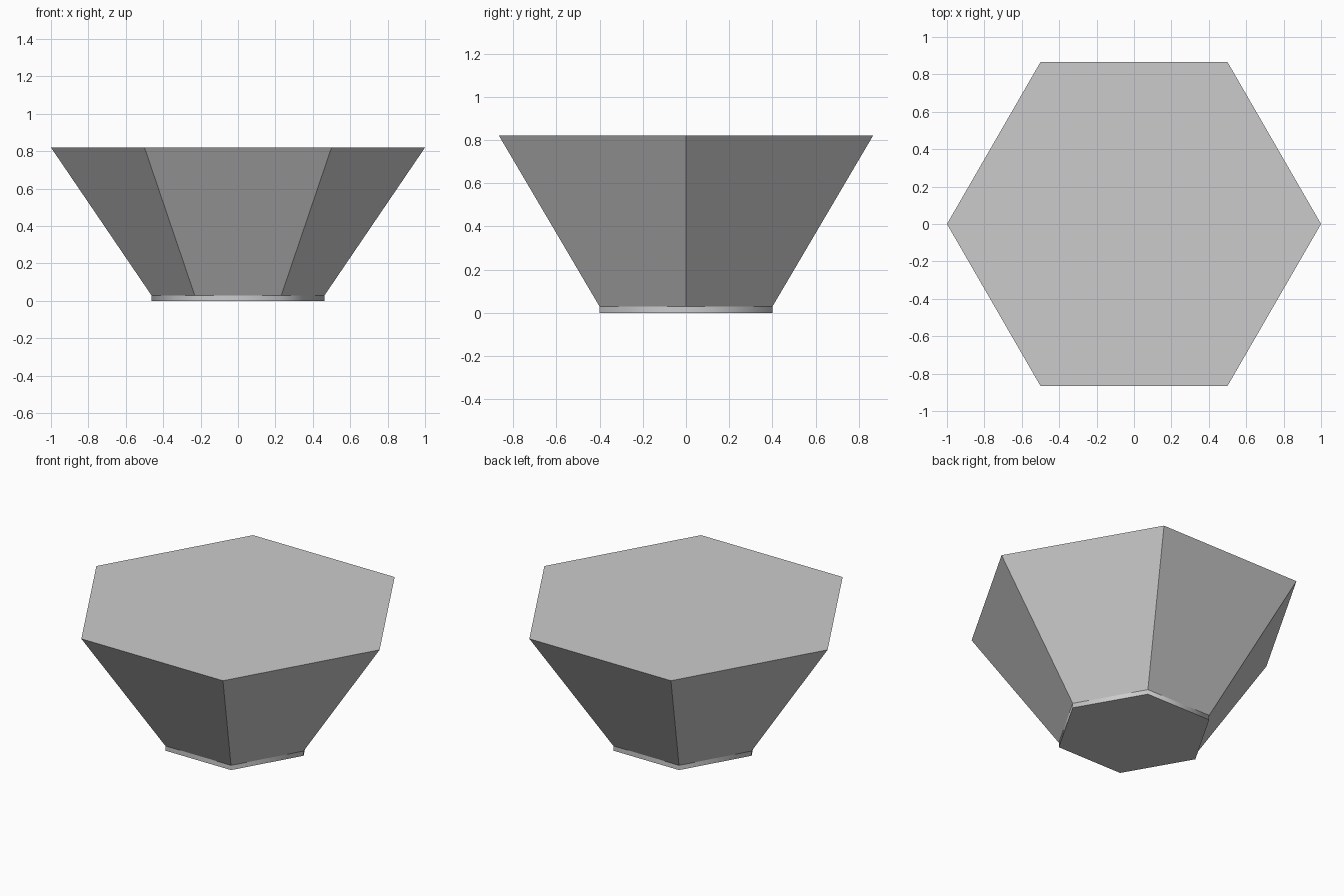
import bpy
import math

cube = bpy.data.objects.get("Cube")
if cube:
    bpy.data.objects.remove(cube, do_unlink=True)

# Single plain grey colour
GREY = (0.6, 0.6, 0.6, 1.0)
grey = bpy.data.materials.new("plain_grey")
grey.use_nodes = True
grey.diffuse_color = GREY
grey.node_tree.nodes["Principled BSDF"].inputs["Base Color"].default_value = GREY

BASE_RADIUS, BASE_TOP = 0.463, 0.03
RIM_RADIUS, RIM_HEIGHT = 1.0, 0.82


def hexagon_part(name, r_bottom, r_top, z_bottom, z_top):
    """Six-sided solid with corners on the x axis."""
    bpy.ops.mesh.primitive_cone_add(
        vertices=6, radius1=r_bottom, radius2=r_top, depth=z_top - z_bottom,
        location=(0, 0, (z_bottom + z_top) / 2), rotation=(0, 0, math.pi / 6))
    part = bpy.context.object
    part.name = name
    bpy.ops.object.transform_apply(location=True, rotation=True, scale=True)
    part.data.materials.append(grey)
    return part


# Flared body with flat faces and a closed top
hexagon_part("flared_body", BASE_RADIUS, RIM_RADIUS, BASE_TOP, RIM_HEIGHT)

# Thin foot, shaded smoothly around its sides with a crisp bottom
hexagon_part("foot", BASE_RADIUS, BASE_RADIUS, 0, BASE_TOP)
bpy.ops.object.shade_smooth_by_angle(angle=math.radians(65))
